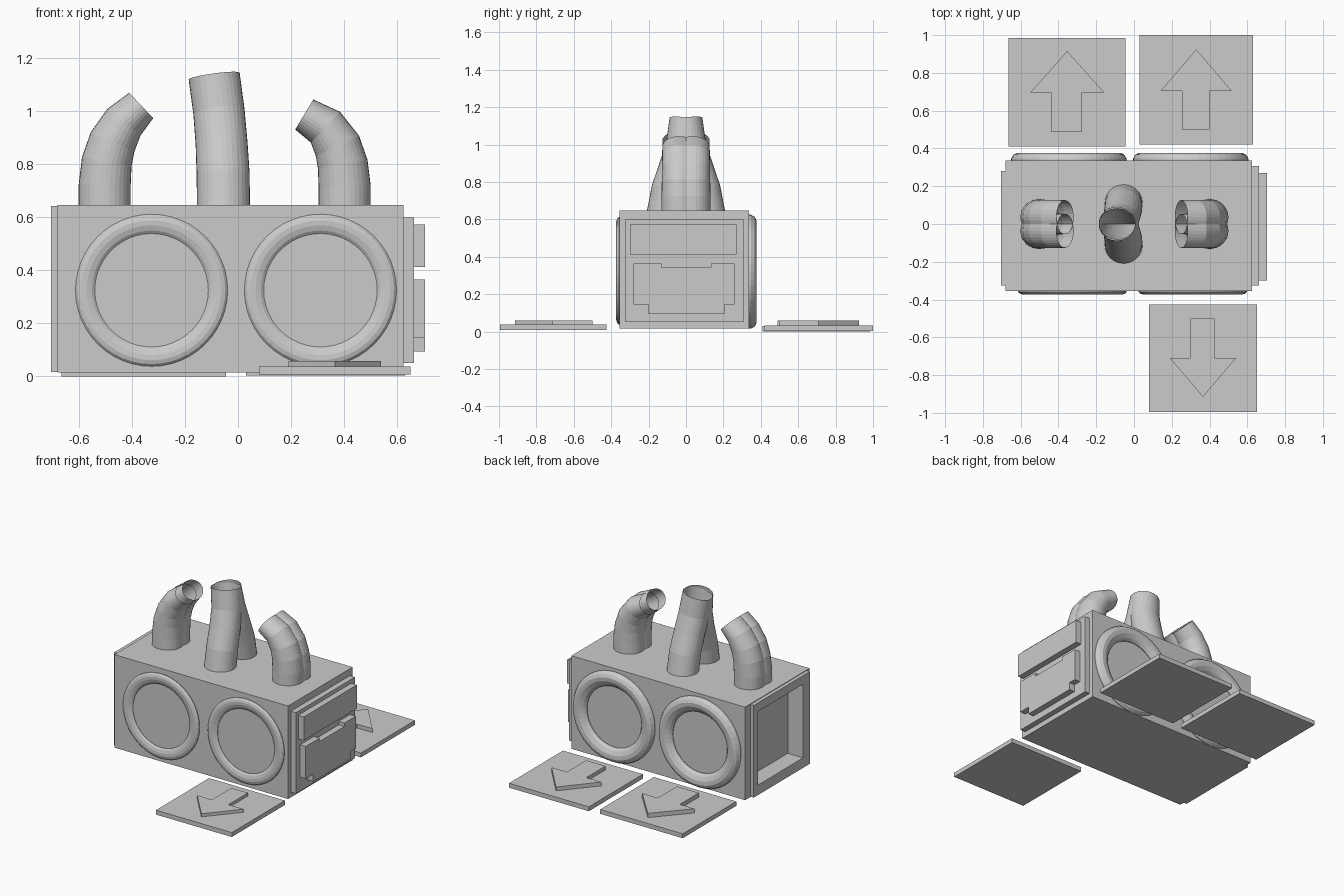
import bpy, bmesh, math
from mathutils import Vector

if "Cube" in bpy.data.objects:
    bpy.data.objects.remove(bpy.data.objects["Cube"])

grey = bpy.data.materials.new("light_grey")
grey.diffuse_color = (0.6, 0.6, 0.6, 1)
grey.use_nodes = True
grey.node_tree.nodes["Principled BSDF"].inputs["Base Color"].default_value = grey.diffuse_color


def finish(name, bm):
    bmesh.ops.recalc_face_normals(bm, faces=bm.faces)
    me = bpy.data.meshes.new(name)
    bm.to_mesh(me)
    bm.free()
    me.materials.append(grey)
    ob = bpy.data.objects.new(name, me)
    bpy.context.collection.objects.link(ob)
    return ob


def loft(name, rings, cap_start=False, cap_end=False):
    """Skin a list of closed point rings of equal length."""
    bm = bmesh.new()
    loops = [[bm.verts.new(p) for p in r] for r in rings]
    n = len(loops[0])
    for a, b in zip(loops, loops[1:]):
        for i in range(n):
            j = (i + 1) % n
            bm.faces.new((a[i], a[j], b[j], b[i]))
    if cap_start:
        bm.faces.new(loops[0][::-1])
    if cap_end:
        bm.faces.new(loops[-1])
    return finish(name, bm)


def rect(x, y0, y1, z0, z1):
    return [(x, y0, z0), (x, y1, z0), (x, y1, z1), (x, y0, z1)]


def box(name, x0, x1, y0, y1, z0, z1):
    return loft(name, [rect(x0, y0, y1, z0, z1), rect(x1, y0, y1, z0, z1)], True, True)


# Main body with a stepped lip and a recess in the left end
loft("body", [
    rect(0.625, -0.355, 0.337, 0.015, 0.647),
    rect(-0.68, -0.355, 0.337, 0.015, 0.647),
    rect(-0.68, -0.325, 0.28, 0.017, 0.643),
    rect(-0.705, -0.325, 0.28, 0.017, 0.643),
    rect(-0.705, -0.25, 0.235, 0.085, 0.585),
    rect(-0.59, -0.25, 0.235, 0.085, 0.585)], True, True)

# Right end: backing panel, upper plate and notched lower plate
box("right_panel", 0.62, 0.663, -0.325, 0.308, 0.05, 0.60)
box("upper_plate", 0.66, 0.705, -0.30, 0.27, 0.413, 0.573)
notched = [(-0.28, 0.145), (-0.20, 0.145), (-0.20, 0.095), (0.205, 0.095),
           (0.205, 0.145), (0.258, 0.145), (0.258, 0.365), (0.135, 0.365),
           (0.135, 0.342), (-0.13, 0.342), (-0.13, 0.365), (-0.28, 0.365)]
loft("lower_plate", [[(x, y, z) for y, z in notched] for x in (0.66, 0.705)], True, True)


# Round rims on the front and back, each around a flat disc
def rim(name, cx, cz, face_y, side, r_out, r_in, depth):
    prof = [(0, -0.01), (0.0, 0.25), (0.12, 0.75), (0.32, 1.0), (0.58, 0.95),
            (0.85, 0.6), (1.0, 0.15), (1.0, 0.04)]
    rings = []
    for t, d in prof:
        r = r_out + (r_in - r_out) * t
        rings.append([(cx + r * math.cos(a), face_y + side * depth * d, cz + r * math.sin(a))
                      for a in (2 * math.pi * i / 48 for i in range(48))])
    loft(name, rings, False, True)


for label, cx in (("left", -0.326), ("right", 0.311)):
    rim("front_rim_" + label, cx, 0.325, -0.355, -1, 0.287, 0.214, 0.018)
for label, cx in (("left", -0.345), ("right", 0.30)):
    rim("back_rim_" + label, cx, 0.32, 0.337, 1, 0.305, 0.205, 0.04)


# Bent tapering pipes: each entry is x, y, z, radius in the bend plane, radius across
def pipe(name, path, sides=32):
    rings = []
    for i, (x, y, z, ru, rv) in enumerate(path):
        p = Vector((x, y, z))
        a = Vector(path[max(i - 1, 0)][:3])
        b = Vector(path[min(i + 1, len(path) - 1)][:3])
        t = (b - a).normalized()
        if i == 0:
            t = Vector((0, 0, 1))
        u = Vector((0, 1, 0)).cross(t).normalized()
        v = t.cross(u)
        rings.append([p + u * ru * math.cos(k) + v * rv * math.sin(k)
                      for k in (2 * math.pi * j / sides for j in range(sides))])
    loft(name, rings)


left_path = [(-0.503, 0.64, 0.098), (-0.503, 0.72, 0.098), (-0.495, 0.81, 0.095),
             (-0.473, 0.885, 0.09), (-0.43, 0.96, 0.08), (-0.365, 1.022, 0.066)]
right_path = [(0.402, 0.64, 0.098), (0.402, 0.72, 0.098), (0.395, 0.80, 0.095),
              (0.375, 0.87, 0.09), (0.33, 0.94, 0.08), (0.25, 0.988, 0.066)]
middle_path = [(-0.055, 0.64, 0.10, 0.112), (-0.056, 0.76, 0.10, 0.09),
               (-0.062, 0.88, 0.098, 0.052), (-0.072, 1.0, 0.097, 0.018),
               (-0.09, 1.133, 0.097, 0.002)]
for s, label in ((-1, "front"), (1, "back")):
    for side, path in (("left", left_path), ("right", right_path)):
        pipe(f"{side}_pipe_{label}",
             [(x, s * 0.036, z, r, 0.096 - 0.006 * i / 5) for i, (x, z, r) in enumerate(path)])
    pipe("middle_pipe_" + label,
         [(x, s * y, z, r, 0.098 - 0.003 * i) for i, (x, z, r, y) in enumerate(middle_path)])


# Floor plates with raised arrows
def arrow_plate(name, x0, x1, y0, y1, z0, stem, head, ys):
    box(name, x0, x1, y0, y1, z0, z0 + 0.03)
    base, shoulder, tip = ys
    mid = (head[0] + head[1]) / 2
    pts = [(stem[0], base), (stem[1], base), (stem[1], shoulder), (head[1], shoulder),
           (mid, tip), (head[0], shoulder), (stem[0], shoulder)]
    loft(name + "_arrow", [[(x, y, z) for x, y in pts] for z in (z0 + 0.025, 0.059)], True, True)


arrow_plate("front_floor_plate", 0.08, 0.65, -0.995, -0.425, 0.008,
            (0.30, 0.425), (0.19, 0.54), (-0.50, -0.71, -0.915))
arrow_plate("back_left_floor_plate", -0.665, -0.045, 0.41, 0.985, 0.0,
            (-0.44, -0.275), (-0.55, -0.157), (0.49, 0.695, 0.915))
arrow_plate("back_right_floor_plate", 0.03, 0.63, 0.42, 1.0, 0.003,
            (0.255, 0.40), (0.142, 0.517), (0.50, 0.705, 0.925))
